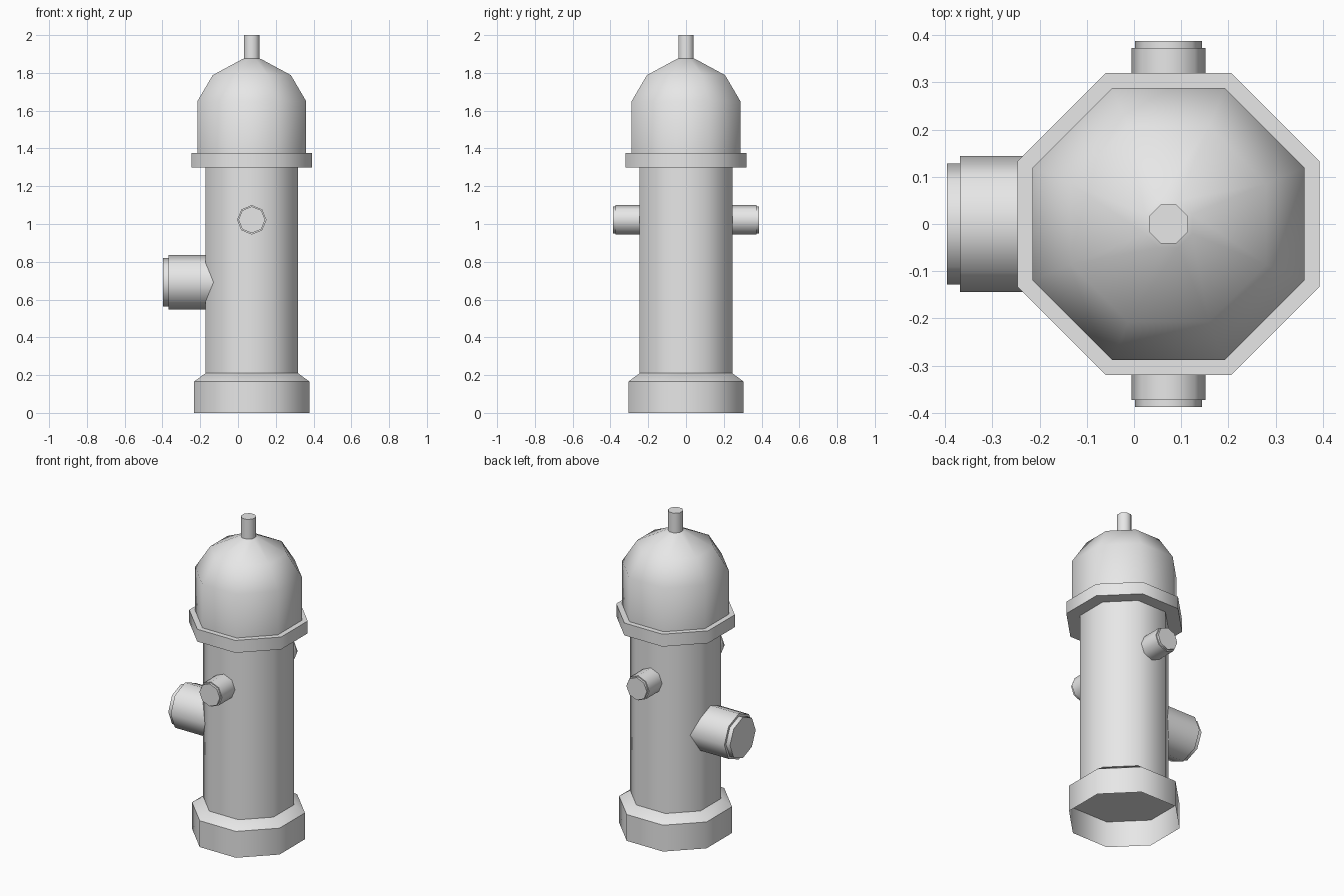
import bpy, bmesh, math
from mathutils import Matrix

if "Cube" in bpy.data.objects:
    bpy.data.objects.remove(bpy.data.objects["Cube"], do_unlink=True)

GREY = (0.8, 0.8, 0.8, 1)
mat = bpy.data.materials.new("plain grey")
mat.use_nodes = True
mat.diffuse_color = GREY
mat.node_tree.nodes["Principled BSDF"].inputs["Base Color"].default_value = GREY

SIDES = 8
CENTRE_X = 0.073
HALF = math.pi / SIDES


def lathe(name, profile, matrix, flat_front=True, cap_start=True):
    """Revolve (radius, height) points into an eight-sided solid.
    With flat_front the radii are measured to the flats, else to the corners."""
    bm = bmesh.new()
    turn = HALF if flat_front else 0
    scale = 1 / math.cos(HALF) if flat_front else 1
    rings = []
    for r, h in profile:
        rings.append([bm.verts.new((r * scale * math.cos(turn + 2 * HALF * i),
                                    r * scale * math.sin(turn + 2 * HALF * i), h))
                      for i in range(SIDES)])
    for low, high in zip(rings, rings[1:]):
        for i in range(SIDES):
            j = (i + 1) % SIDES
            bm.faces.new((low[i], low[j], high[j], high[i]))
    if cap_start:
        bm.faces.new(rings[0][::-1])
    bm.faces.new(rings[-1])
    bm.transform(matrix)
    mesh = bpy.data.meshes.new(name)
    bm.to_mesh(mesh)
    bm.free()
    mesh.materials.append(mat)
    obj = bpy.data.objects.new(name, mesh)
    bpy.context.collection.objects.link(obj)
    bpy.ops.object.select_all(action="DESELECT")
    obj.select_set(True)
    bpy.context.view_layer.objects.active = obj
    bpy.ops.object.shade_smooth_by_angle(angle=math.radians(50))
    return obj


upright = Matrix.Translation((CENTRE_X, 0, 0))

# Base: open skirt below a closed, sloped collar
lathe("base_skirt", [(0.305, 0), (0.305, 0.166)], upright, cap_start=False)
lathe("base_collar", [(0.305, 0.166), (0.245, 0.21)], upright)

# Barrel, flange, bonnet and top stem
lathe("barrel", [(0.245, 0.2), (0.245, 1.31)], upright)
lathe("flange", [(0.32, 1.298), (0.32, 1.376)], upright)
lathe("bonnet", [(0.288, 1.37), (0.288, 1.65), (0.207, 1.788),
                 (0.05, 1.873), (0.03, 1.88)], upright)
lathe("top_stem", [(0.041, 1.85), (0.041, 2.0)], upright)


def nozzle(name, radius, cap_radius, height, shoulder, end, angle):
    """Outlet pointing along +x turned by angle, with a narrower cap."""
    place = (Matrix.Translation((CENTRE_X, 0, height))
             @ Matrix.Rotation(angle, 4, "Z")
             @ Matrix.Rotation(math.pi / 2, 4, "Y"))
    lathe(name, [(radius, 0.12), (radius, shoulder),
                 (cap_radius, shoulder), (cap_radius, end)], place, flat_front=False)


# Two small outlets front and back, one large outlet on the right
for label, angle in (("front", -math.pi / 2), ("back", math.pi / 2)):
    nozzle(label + "_outlet", 0.078, 0.071, 1.022, 0.373, 0.387, angle)
nozzle("right_outlet", 0.144, 0.128, 0.692, 0.441, 0.469, math.pi)
